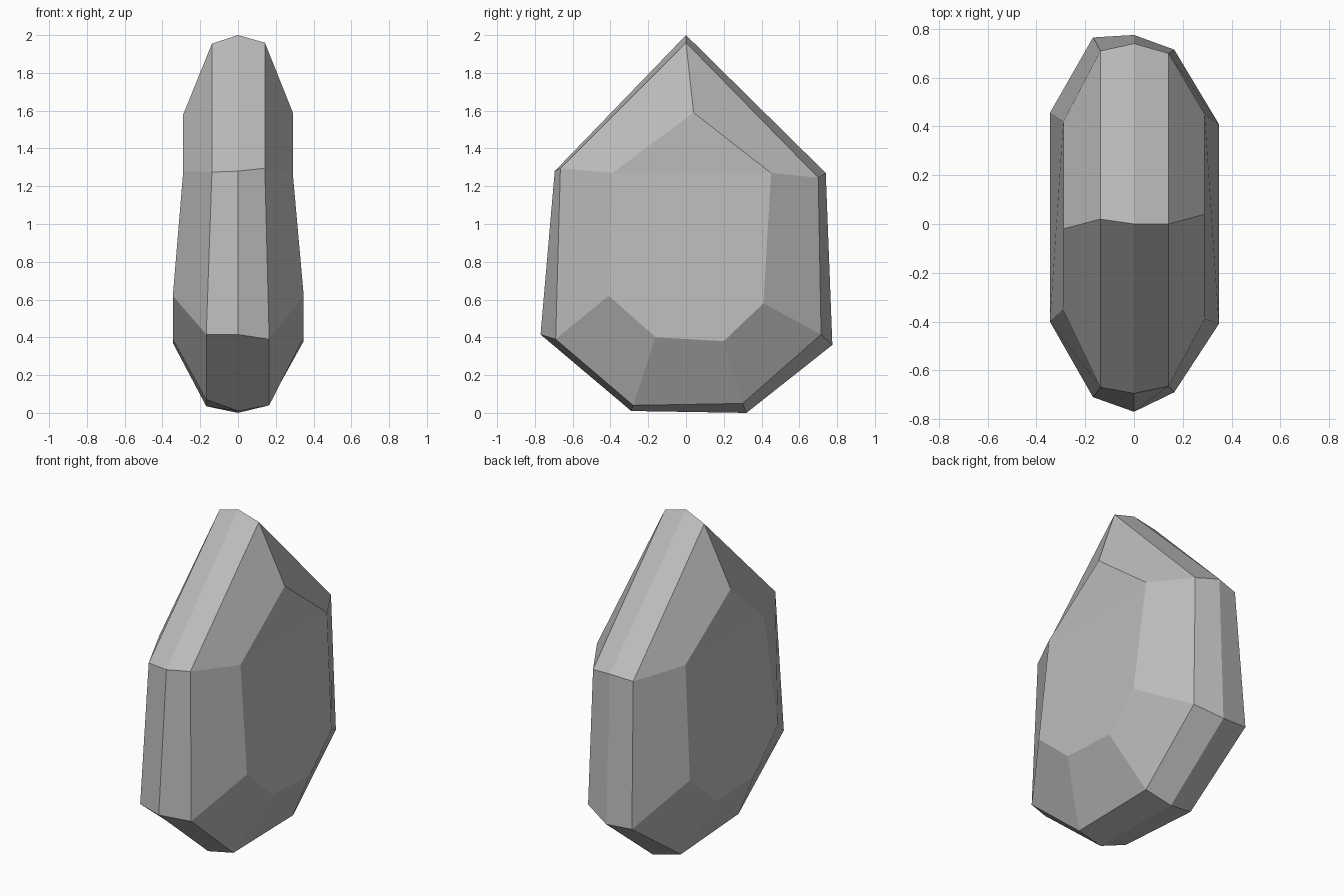
import bpy
import bmesh

default_cube = bpy.data.objects.get("Cube")
if default_cube:
    bpy.data.objects.remove(default_cube, do_unlink=True)

# Stone material
stone = bpy.data.materials.new("grey stone")
stone.use_nodes = True
colour = (0.5, 0.5, 0.5, 1)
stone.diffuse_color = colour
stone.node_tree.nodes["Principled BSDF"].inputs["Base Color"].default_value = colour

# Seven-sided outlines (y, z), from the peak round by the back and the bottom
right_cap = [(-.02, 1.58), (.42, 1.28), (.455, .6), (.19, .37),
             (-.17, .39), (-.4, .62), (-.35, 1.28)]
right_rim = [(.02, 1.955), (.71, 1.25), (.765, .37), (.29, .035),
             (-.27, .07), (-.71, .415), (-.67, 1.275)]
middle = [(0, 2), (.74, 1.27), (.775, .36), (.32, 0),
          (-.29, .01), (-.77, .415), (-.695, 1.28)]
left_rim = [(0, 1.96), (.7, 1.245), (.715, .415), (.3, .05),
            (-.28, .04), (-.69, .39), (-.665, 1.295)]
left_cap = [(.04, 1.59), (.45, 1.27), (.41, .58), (.2, .38),
            (-.16, .4), (-.41, .62), (-.39, 1.27)]


def add_ring(bm, outline, upper_x, lower_x):
    """Place an outline; the shoulders and peak are narrower than the base."""
    ring = []
    for y, z in outline:
        x = upper_x if z > 1 else lower_x
        ring.append(bm.verts.new((x, y, z)))
    return ring


def add_cap(bm, ring):
    """Close a side with a sloped top facet and a broad lower facet."""
    peak, back, *lower, front = ring
    bm.faces.new((peak, back, front))
    bm.faces.new((front, back, *lower))


# Faceted boulder: rings joined across the width
bm = bmesh.new()
rings = [
    add_ring(bm, right_cap, -.29, -.345),
    add_ring(bm, right_rim, -.138, -.168),
    add_ring(bm, middle, 0, 0),
    add_ring(bm, left_rim, .142, .165),
    add_ring(bm, left_cap, .29, .348),
]
for inner, outer in zip(rings, rings[1:]):
    for i in range(len(inner)):
        j = (i + 1) % len(inner)
        bm.faces.new((inner[i], inner[j], outer[j], outer[i]))
add_cap(bm, rings[0])
add_cap(bm, rings[-1])
bmesh.ops.recalc_face_normals(bm, faces=bm.faces[:])

mesh = bpy.data.meshes.new("boulder")
bm.to_mesh(mesh)
bm.free()
mesh.materials.append(stone)
boulder = bpy.data.objects.new("boulder", mesh)
bpy.context.collection.objects.link(boulder)
